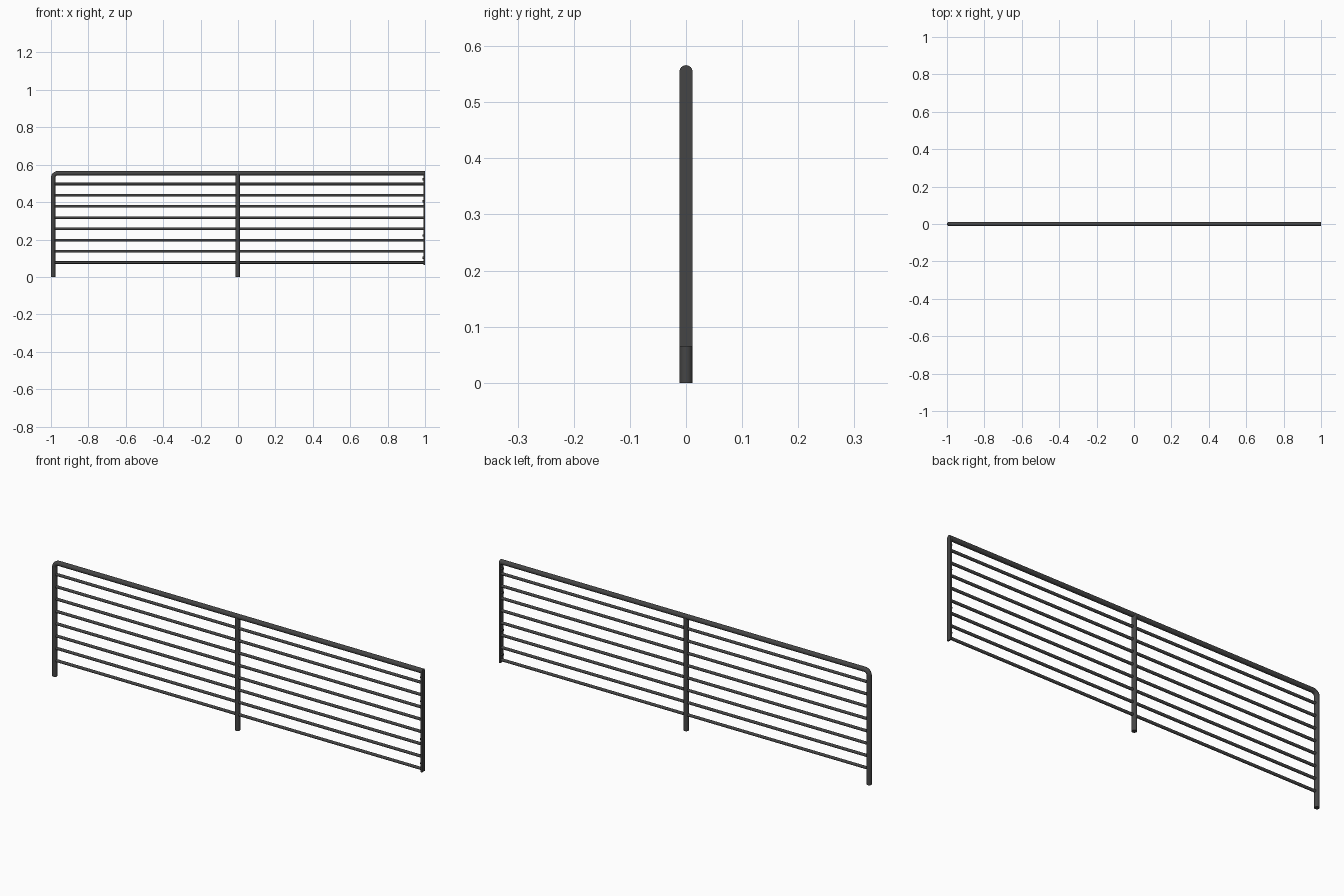
import bpy
import bmesh
from math import pi, cos, sin
from mathutils import Vector

if "Cube" in bpy.data.objects:
    bpy.data.objects.remove(bpy.data.objects["Cube"])

R = 0.0118          # main tube radius
BAR_R = 0.007       # infill bar radius
LEFT, RIGHT, PLATE_T = -1 + R, 1.0, 0.007
RAIL_Z = 0.566 - R
INNER = RIGHT - PLATE_T


def smooth(ob):
    bpy.ops.object.select_all(action='DESELECT')
    ob.select_set(True)
    bpy.context.view_layer.objects.active = ob
    bpy.ops.object.shade_smooth_by_angle()


def tube(name, a, b, radius, sides=24):
    a, b = Vector(a), Vector(b)
    d = b - a
    bpy.ops.mesh.primitive_cylinder_add(vertices=sides, radius=radius, depth=d.length,
                                        location=(a + b) / 2,
                                        rotation=d.to_track_quat('Z', 'Y').to_euler())
    ob = bpy.context.object
    ob.name = name
    smooth(ob)
    return ob


# End post bending over into the top rail
bend = 0.024
path = [(LEFT, 0)]
for i in range(9):
    t = pi - i * pi / 16
    path.append((LEFT + bend + bend * cos(t), RAIL_Z - bend + bend * sin(t)))
path.append((INNER, RAIL_Z))
curve = bpy.data.curves.new("top_rail_and_end_post", 'CURVE')
curve.dimensions = '3D'
curve.bevel_depth = R
curve.bevel_resolution = 5
curve.use_fill_caps = True
spline = curve.splines.new('POLY')
spline.points.add(len(path) - 1)
for p, (x, z) in zip(spline.points, path):
    p.co = (x, 0, z, 1)
rail = bpy.data.objects.new("top_rail_and_end_post", curve)
bpy.context.collection.objects.link(rail)
bpy.ops.object.select_all(action='DESELECT')
rail.select_set(True)
bpy.context.view_layer.objects.active = rail
bpy.ops.object.convert(target='MESH')
smooth(bpy.context.object)

# Middle post
tube("middle_post", (-0.002, 0, 0), (-0.002, 0, RAIL_Z), R)

# Eight infill bars
for i in range(8):
    z = 0.077 + i * 0.06
    tube(f"infill_bar_{i + 1}", (LEFT, 0, z), (INNER + 0.001, 0, z), BAR_R, 16)

# Wall plate with a rounded top, extruded along x
bm = bmesh.new()
outline = [(-R, 0.065), (R, 0.065)]
outline += [(R * cos(i * pi / 12), RAIL_Z + R * sin(i * pi / 12)) for i in range(13)]
face = bm.faces.new([bm.verts.new((INNER, y, z)) for y, z in outline])
ext = bmesh.ops.extrude_face_region(bm, geom=[face])
bmesh.ops.translate(bm, vec=(PLATE_T, 0, 0),
                    verts=[v for v in ext['geom'] if isinstance(v, bmesh.types.BMVert)])
bmesh.ops.recalc_face_normals(bm, faces=bm.faces)
mesh = bpy.data.meshes.new("wall_plate")
bm.to_mesh(mesh)
bm.free()
plate = bpy.data.objects.new("wall_plate", mesh)
bpy.context.collection.objects.link(plate)
smooth(plate)

# Screw heads on the inner side of the plate
for i, z in enumerate((0.103, 0.222, 0.405, 0.522)):
    tube(f"plate_screw_{i + 1}", (INNER - 0.007, 0, z), (INNER + 0.001, 0, z), 0.006, 16)

# Dark grey finish
metal = bpy.data.materials.new("dark_metal")
metal.diffuse_color = (0.06, 0.06, 0.06, 1)
metal.use_nodes = True
metal.node_tree.nodes["Principled BSDF"].inputs["Base Color"].default_value = metal.diffuse_color
for ob in bpy.context.scene.objects:
    ob.data.materials.append(metal)
